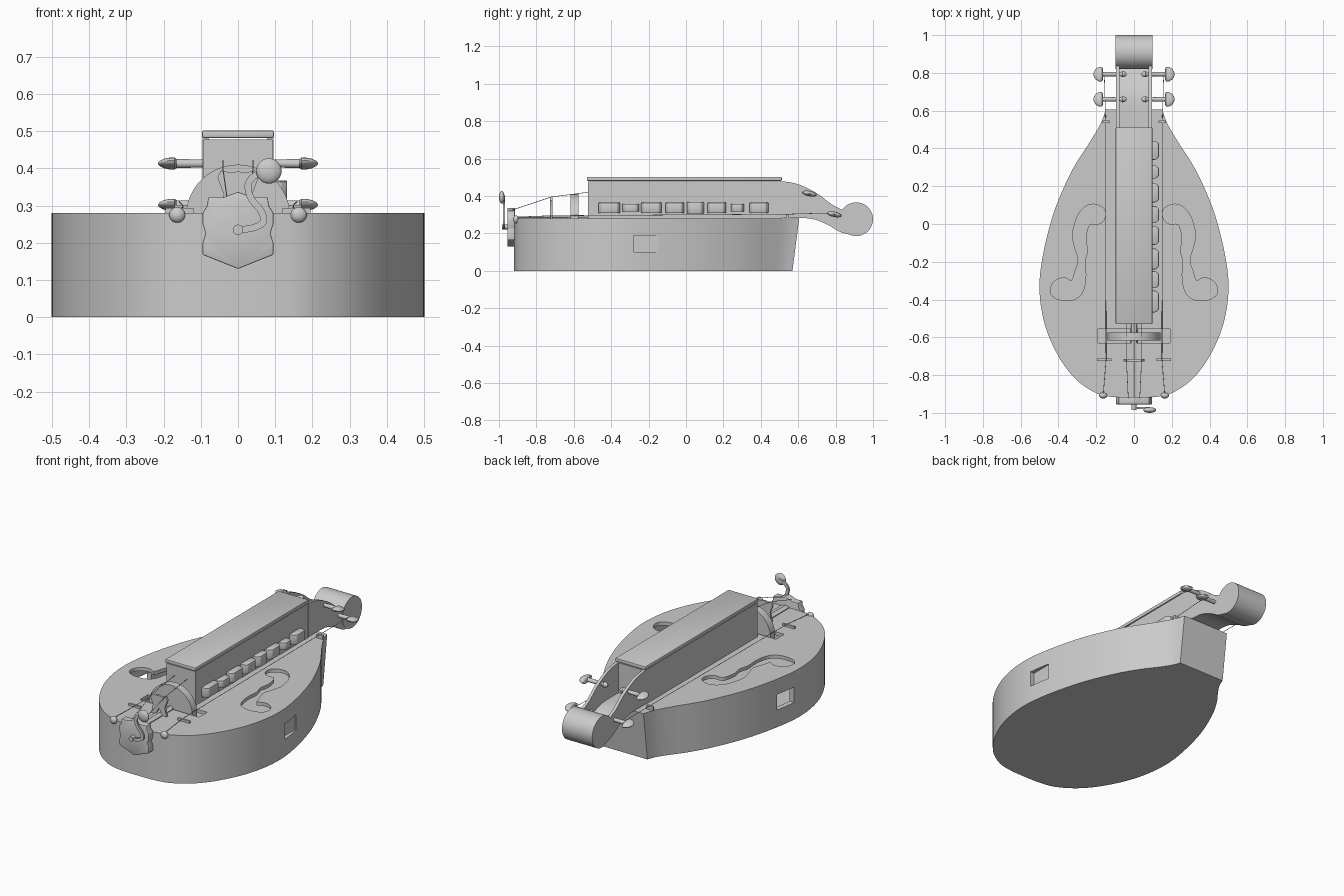
import bpy, bmesh, math
from mathutils import Vector, Matrix

cube = bpy.data.objects.get("Cube")
if cube:
    bpy.data.objects.remove(cube, do_unlink=True)

grey = bpy.data.materials.new("plain grey")
grey.use_nodes = True
grey.diffuse_color = (0.6, 0.6, 0.6, 1)
grey.node_tree.nodes["Principled BSDF"].inputs["Base Color"].default_value = (0.6, 0.6, 0.6, 1)


def activate(ob):
    bpy.ops.object.select_all(action='DESELECT')
    ob.select_set(True)
    bpy.context.view_layer.objects.active = ob


def finish(name, bm, smooth=True, bevel=0):
    bmesh.ops.recalc_face_normals(bm, faces=bm.faces)
    me = bpy.data.meshes.new(name)
    bm.to_mesh(me)
    bm.free()
    me.materials.append(grey)
    ob = bpy.data.objects.new(name, me)
    bpy.context.collection.objects.link(ob)
    activate(ob)
    if bevel:
        mod = ob.modifiers.new("bevel", 'BEVEL')
        mod.width, mod.segments = bevel, 2
        bpy.ops.object.modifier_apply(modifier=mod.name)
    if smooth:
        bpy.ops.object.shade_smooth_by_angle(angle=math.radians(35))
    return ob


def prism(name, pts, axis, a, b, bevel=0, slant=False):
    """Extrude a 2D profile along an axis from a to b."""
    place = {'X': lambda u, v, w: (w, u, v), 'Y': lambda u, v, w: (u, w, v),
             'Z': lambda u, v, w: (u, v, w)}[axis]
    bm = bmesh.new()
    low = [bm.verts.new(place(u, v, a)) for u, v in pts]
    high = [bm.verts.new(place(u, v, b)) for u, v in pts]
    bm.faces.new(low[::-1])
    bm.faces.new(high)
    n = len(pts)
    for i in range(n):
        j = (i + 1) % n
        bm.faces.new((low[i], low[j], high[j], high[i]))
    if slant:
        for v in low:
            v.co.y -= max(0, v.co.y - 0.4) * 0.175
    return finish(name, bm, bevel=bevel)


def box(name, x, y, z, bevel=0):
    return prism(name, [(x[0], y[0]), (x[1], y[0]), (x[1], y[1]), (x[0], y[1])], 'Z', *z, bevel=bevel)


def spline(pts, steps=6, closed=False):
    """Catmull-Rom curve through the points."""
    p = [Vector(q) for q in pts]
    n, out = len(p), []
    for i in range(n if closed else n - 1):
        if closed:
            a, b, c, d = (p[(i + k) % n] for k in (-1, 0, 1, 2))
        else:
            a, b, c, d = (p[min(max(i + k, 0), n - 1)] for k in (-1, 0, 1, 2))
        for s in range(steps):
            t = s / steps
            out.append((2 * b + (c - a) * t + (2 * a - 5 * b + 4 * c - d) * t * t
                        + (3 * b - a - 3 * c + d) * t ** 3) / 2)
    return out if closed else out + [p[-1]]


def circle(cx, cy, r, n=48):
    return [(cx + r * math.cos(math.tau * i / n), cy + r * math.sin(math.tau * i / n)) for i in range(n)]


def lathe(name, profile, origin, side, flat=(1, 1), tilt=0, n=20):
    """Turn (distance, radius) pairs about the x axis, squashed in y and z."""
    bm = bmesh.new()
    rings = [[bm.verts.new((side * d, r * c * flat[0], r * s * flat[1])) for c, s in circle(0, 0, 1, n)]
             for d, r in profile]
    for p, q in zip(rings, rings[1:]):
        for i in range(n):
            bm.faces.new((p[i], p[(i + 1) % n], q[(i + 1) % n], q[i]))
    bm.faces.new(rings[0])
    bm.faces.new(rings[-1])
    bm.transform(Matrix.Translation(origin) @ Matrix.Rotation(tilt, 4, 'X'))
    return finish(name, bm)


def ball(name, centre, size):
    bm = bmesh.new()
    bmesh.ops.create_uvsphere(bm, u_segments=24, v_segments=14, radius=1)
    bm.transform(Matrix.Translation(centre) @ Matrix.Diagonal((*size, 1)))
    return finish(name, bm)


def rod(name, pts, r):
    """Thin round string or bar following the points."""
    bm = bmesh.new()
    for a, b in zip(pts, pts[1:]):
        a, b = Vector(a), Vector(b)
        d = b - a
        m = Matrix.Translation((a + b) / 2) @ d.to_track_quat('Z', 'Y').to_matrix().to_4x4()
        bmesh.ops.create_cone(bm, cap_ends=True, segments=8, radius1=r, radius2=r, depth=d.length, matrix=m)
    return finish(name, bm)


def cut(ob, cutter):
    mod = ob.modifiers.new("cut", 'BOOLEAN')
    mod.operation, mod.solver, mod.object = 'DIFFERENCE', 'EXACT', cutter
    activate(ob)
    bpy.ops.object.modifier_apply(modifier=mod.name)
    bpy.data.objects.remove(cutter, do_unlink=True)


# Pear-shaped hollow body
half = spline([(0, -0.92), (0.1, -0.917), (0.2, -0.895), (0.31, -0.82), (0.4, -0.7), (0.47, -0.54),
               (0.5, -0.36), (0.485, -0.18), (0.425, 0.06), (0.33, 0.28), (0.23, 0.44),
               (0.175, 0.535), (0.15, 0.605)])
outline = [(p.x, p.y) for p in half] + [(-p.x, p.y) for p in half[:0:-1]]
body = prism("body", outline, 'Z', 0, 0.28, slant=True)
inner = [(x * 0.94, -0.2 + (y + 0.2) * 0.95) for x, y in outline]
cut(body, prism("cavity", inner, 'Z', 0.02, 0.26, slant=True))

# Sound holes, wheel slot and side windows
f_hole = spline([(0.15, 0.06), (0.17, 0.09), (0.215, 0.105), (0.26, 0.09), (0.3, 0.04), (0.325, -0.05),
                 (0.315, -0.12), (0.295, -0.19), (0.312, -0.25), (0.33, -0.3), (0.36, -0.287),
                 (0.4, -0.29), (0.435, -0.32), (0.44, -0.37), (0.4, -0.4), (0.34, -0.405),
                 (0.29, -0.385), (0.265, -0.34), (0.255, -0.27), (0.26, -0.2), (0.245, -0.14),
                 (0.255, -0.09), (0.247, -0.03), (0.23, 0), (0.19, 0), (0.16, 0.02)], 3, True)
for s in (1, -1):
    cut(body, prism("sound_hole_cutter", [(s * p.x, p.y) for p in f_hole], 'Z', 0.2, 0.3))
cut(body, box("slot_cutter", (-0.19, 0.19), (-0.63, -0.555), (0.2, 0.3)))
cut(body, box("window_cutter", (-0.6, -0.4), (-0.28, -0.15), (0.1, 0.19)))
cut(body, box("recess_cutter", (0.473, 0.6), (-0.28, -0.15), (0.1, 0.19)))
activate(body)
bpy.ops.object.shade_smooth_by_angle(angle=math.radians(35))

# Key box with lid and keys
box("key_box", (-0.093, 0.093), (-0.525, 0.51), (0.275, 0.478))
box("key_box_lid", (-0.097, 0.097), (-0.53, 0.512), (0.481, 0.502), 0.005)
keys = [(-0.41, 0.115), (-0.295, 0.09), (-0.185, 0.11), (-0.06, 0.1),
        (0.05, 0.09), (0.165, 0.1), (0.275, 0.07), (0.39, 0.1)]
for y, w in keys:
    h = 0.028 if w >= 0.1 else 0.021
    if y == 0.05:
        h = 0.031
    prism("key", [(0.09, y - w / 2), (0.115, y - w / 2), (0.132, y - w / 2 + 0.015),
                  (0.132, y + w / 2 - 0.015), (0.115, y + w / 2), (0.09, y + w / 2)],
          'Z', 0.337 - h, 0.337 + h, 0.004)

# Wheel, axle and bridge
prism("wheel", circle(0, 0.27, 0.14, 64), 'Y', -0.618, -0.575)
rod("wheel_axle", [(0, -0.52, 0.27), (0, -0.95, 0.27)], 0.02)
box("tail_strip", (-0.025, 0.025), (-0.92, -0.63), (0.278, 0.285))
arch = [(0.02, 0.28), (0.05, 0.28), (0.038, 0.33), (0.055, 0.375), (0.045, 0.395), (0.02, 0.388)]
prism("bridge", [(0, 0.32)] + arch + [(0, 0.392)] + [(-x, z) for x, z in arch[::-1]], 'Y', -0.727, -0.715)

# Tailpiece shield
shield = [(0, 0.13), (0.095, 0.168), (0.095, 0.2), (0.087, 0.225), (0.095, 0.25), (0.095, 0.28),
          (0.083, 0.3), (0.08, 0.322), (0.04, 0.322), (0, 0.337)]
prism("tailpiece", shield + [(-x, z) for x, z in shield[-2:0:-1]], 'Y', -0.955, -0.915, 0.003)

# Crank arm, pivot and knob
path = spline([(0, 0.235), (0.04, 0.24), (0.068, 0.256), (0.062, 0.285), (0.035, 0.32),
               (0.027, 0.355), (0.045, 0.38), (0.083, 0.393)], 5)
left, right = [], []
for i, p in enumerate(path):
    t = (path[min(i + 1, len(path) - 1)] - path[max(i - 1, 0)]).normalized() * 0.009
    left.append((p.x - t.y, p.y + t.x))
    right.append((p.x + t.y, p.y - t.x))
prism("crank_arm", left + right[::-1], 'Y', -0.979, -0.969)
prism("crank_pivot", circle(0, 0.235, 0.014, 20), 'Y', -0.984, -0.95)
ball("crank_knob", (0.083, -0.985, 0.393), (0.034, 0.015, 0.034))

# Pegbox: cheeks, floor and rounded head
top = [(p.x, p.y) for p in spline([(0.51, 0.48), (0.6, 0.463), (0.7, 0.415), (0.78, 0.355), (0.86, 0.315)])]
low = [(p.x, p.y) for p in spline([(0.87, 0.196), (0.82, 0.21), (0.75, 0.25), (0.66, 0.28), (0.51, 0.284)])]
for s in (1, -1):
    prism("pegbox_cheek", top + low, 'X', s * 0.078, s * 0.095)
prism("pegbox_floor", low + [(y, z + 0.02) for y, z in low[::-1]], 'X', -0.08, 0.08)
prism("pegbox_head", circle(0.91, 0.276, 0.09), 'X', -0.097, 0.097)

# Tuning pegs, nuts, tail pins and strings
peg = [(0.04, 0.006), (0.05, 0.014), (0.062, 0.016), (0.072, 0.01), (0.1, 0.011), (0.168, 0.012)]
head = [(0.165, 0.03), (0.17, 0.04), (0.185, 0.039), (0.2, 0.031), (0.21, 0.018), (0.215, 0.004)]
for s in (1, -1):
    for y, z in ((0.66, 0.413), (0.793, 0.302)):
        lathe("peg_shaft", peg, (0, y, z), s)
        lathe("peg_head", head, (0, y, z), s, (1, 0.36), -0.2)
    box("string_nut", (s * 0.13, s * 0.17), (0.535, 0.548), (0.278, 0.302))
    box("side_bridge", (s * 0.12, s * 0.195), (-0.725, -0.713), (0.278, 0.293))
    ball("tail_pin", (s * 0.163, -0.908, 0.275), (0.022, 0.016, 0.021))
    rod("drone_string", [(s * 0.163, -0.905, 0.288), (s * 0.148, -0.72, 0.295), (s * 0.15, 0.54, 0.303),
                         (s * 0.157, 0.785, 0.31)], 0.0015)
    rod("melody_string", [(s * 0.03, -0.93, 0.325), (s * 0.04, -0.72, 0.395), (s * 0.04, -0.525, 0.42)], 0.0015)
